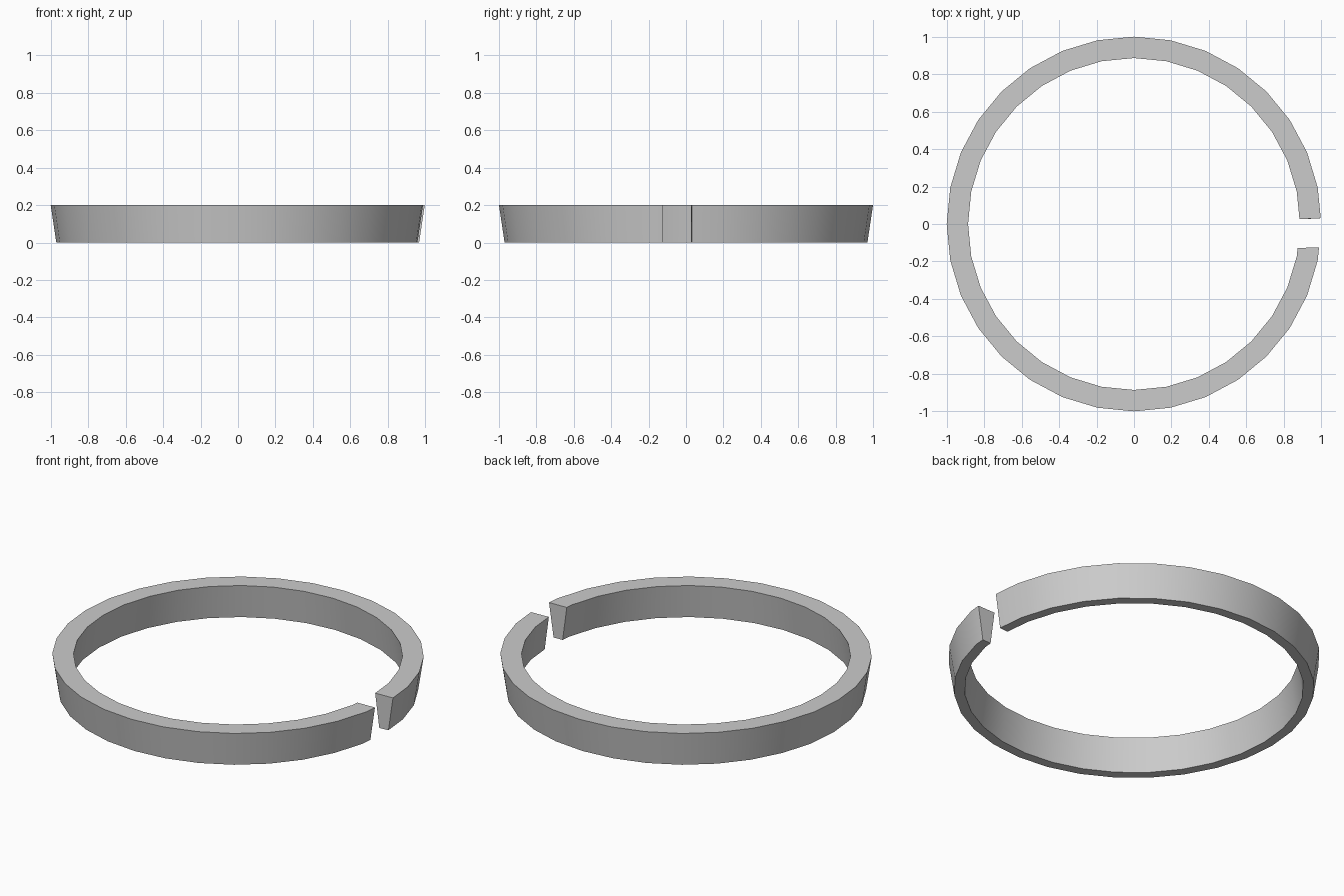
import bpy, bmesh, math

if "Cube" in bpy.data.objects:
    bpy.data.objects.remove(bpy.data.objects["Cube"])

SIDES = 32
# cross-section (radius, z): tapers towards the bottom on both walls
PROFILE = [(1.0, 0.2), (0.97, 0.0), (0.913, 0.0), (0.886, 0.2)]
# y of each cut end at the (outer, inner) wall
START, END = (0.031, 0.026), (-0.125, -0.128)


def end_point(r, z, ys):
    """Point on the 32-sided outline where the ring is cut."""
    y = ys[0] if r > 0.95 else ys[1]
    slope = math.tan(math.pi / SIDES)
    return (r - abs(y) * slope, y, z)


bm = bmesh.new()

# cross-section loops around the ring, leaving the gap on the right
loops = [[bm.verts.new(end_point(r, z, START)) for r, z in PROFILE]]
for i in range(1, SIDES):
    a = 2 * math.pi * i / SIDES
    loops.append([bm.verts.new((r * math.cos(a), r * math.sin(a), z)) for r, z in PROFILE])
loops.append([bm.verts.new(end_point(r, z, END)) for r, z in PROFILE])

# walls, top, bottom
for a, b in zip(loops, loops[1:]):
    for k in range(4):
        n = (k + 1) % 4
        bm.faces.new((a[k], a[n], b[n], b[k]))
# cut ends
bm.faces.new(loops[0])
bm.faces.new(loops[-1])
bmesh.ops.recalc_face_normals(bm, faces=bm.faces)

mesh = bpy.data.meshes.new("split_ring")
bm.to_mesh(mesh)
bm.free()
ring = bpy.data.objects.new("split_ring", mesh)
bpy.context.collection.objects.link(ring)

# smooth walls, sharp rims
bpy.context.view_layer.objects.active = ring
ring.select_set(True)
bpy.ops.object.shade_smooth_by_angle(angle=math.radians(30))
